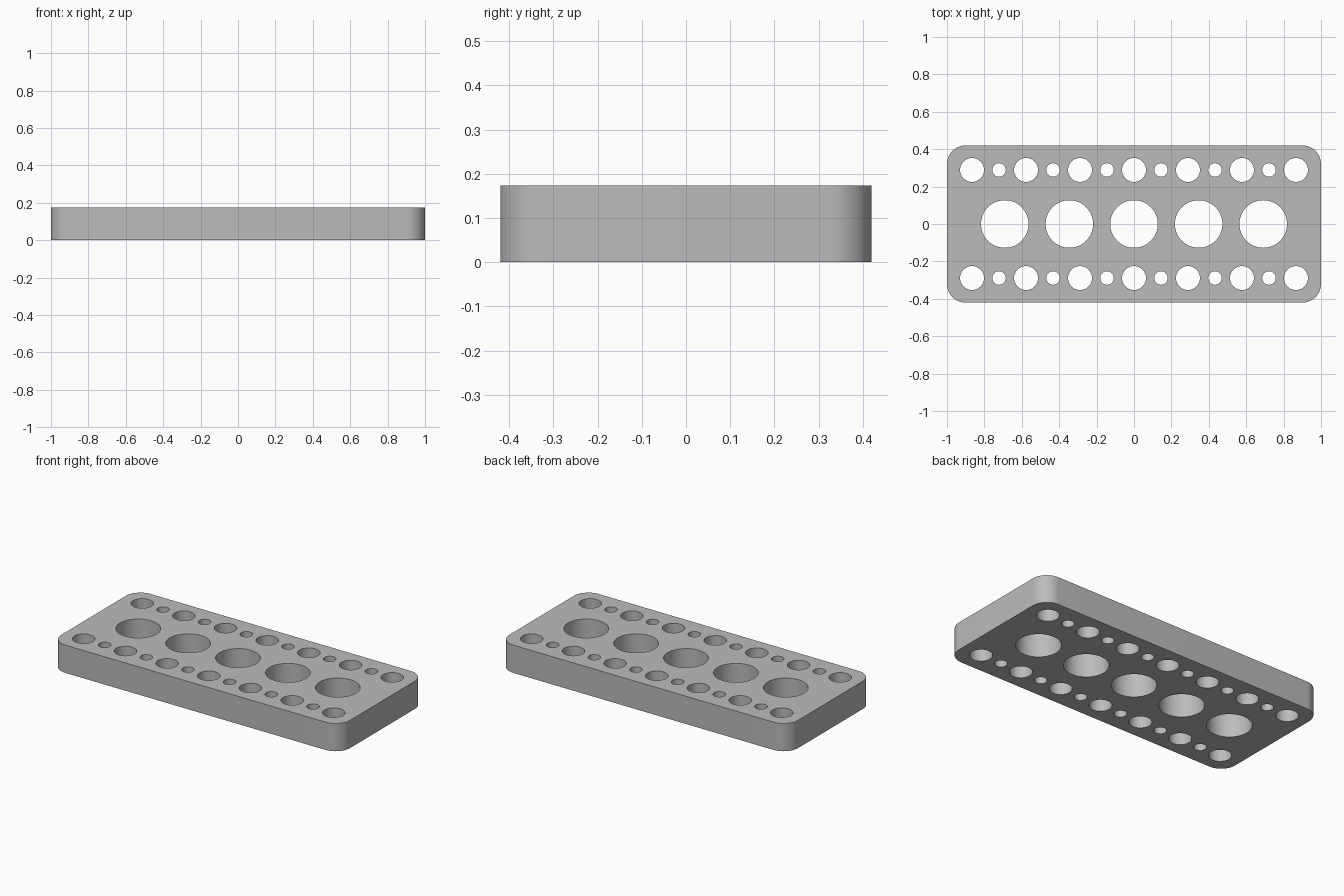
import bpy
import bmesh
from math import cos, sin, pi, radians

default = bpy.data.objects.get("Cube")
if default:
    bpy.data.objects.remove(default)

LENGTH, WIDTH, HEIGHT, CORNER = 2.0, 0.84, 0.174, 0.1


def arc(cx, cy, r, start, sweep, steps):
    return [(cx + r * cos(start + sweep * i / steps),
             cy + r * sin(start + sweep * i / steps)) for i in range(steps + 1)]


def circle(cx, cy, r, steps=64):
    return arc(cx, cy, r, 0, 2 * pi, steps)[:-1]


# Rounded outline of the block
ix, iy = LENGTH / 2 - CORNER, WIDTH / 2 - CORNER
loops = [[]]
for k, (sx, sy) in enumerate([(1, 1), (-1, 1), (-1, -1), (1, -1)]):
    loops[0] += arc(sx * ix, sy * iy, CORNER, k * pi / 2, pi / 2, 16)

# Large holes along the middle
loops += [circle(i * 0.3455, 0, 0.127) for i in range(-2, 3)]

# Alternating medium and small holes along both edges
for y in (-0.289, 0.289):
    for i in range(-6, 7):
        loops.append(circle(i * 0.1443, y, 0.036 if i % 2 else 0.064))

# Extruded plate with the holes cut through
curve = bpy.data.curves.new("plate_profile", "CURVE")
curve.dimensions = "2D"
curve.fill_mode = "BOTH"
curve.extrude = HEIGHT / 2
for pts in loops:
    spline = curve.splines.new("POLY")
    spline.points.add(len(pts) - 1)
    for p, (x, y) in zip(spline.points, pts):
        p.co = (x, y, HEIGHT / 2, 1)
    spline.use_cyclic_u = True

plate = bpy.data.objects.new("perforated_block", curve)
bpy.context.collection.objects.link(plate)
bpy.ops.object.select_all(action="DESELECT")
plate.select_set(True)
bpy.context.view_layer.objects.active = plate
bpy.ops.object.convert(target="MESH")
plate = bpy.context.object
plate.name = "perforated_block"

# Weld caps to walls and rest the block on the ground
bm = bmesh.new()
bm.from_mesh(plate.data)
bmesh.ops.remove_doubles(bm, verts=bm.verts, dist=0.0001)
bmesh.ops.recalc_face_normals(bm, faces=bm.faces)
low = min(v.co.z for v in bm.verts)
bmesh.ops.translate(bm, verts=bm.verts, vec=(0, 0, -low))
bm.to_mesh(plate.data)
bm.free()
bpy.ops.object.shade_smooth_by_angle(angle=radians(30))

# Plain grey finish
grey = bpy.data.materials.new("plain_grey")
grey.use_nodes = True
color = (0.5, 0.5, 0.5, 1)
grey.diffuse_color = color
grey.node_tree.nodes["Principled BSDF"].inputs["Base Color"].default_value = color
plate.data.materials.clear()
plate.data.materials.append(grey)
